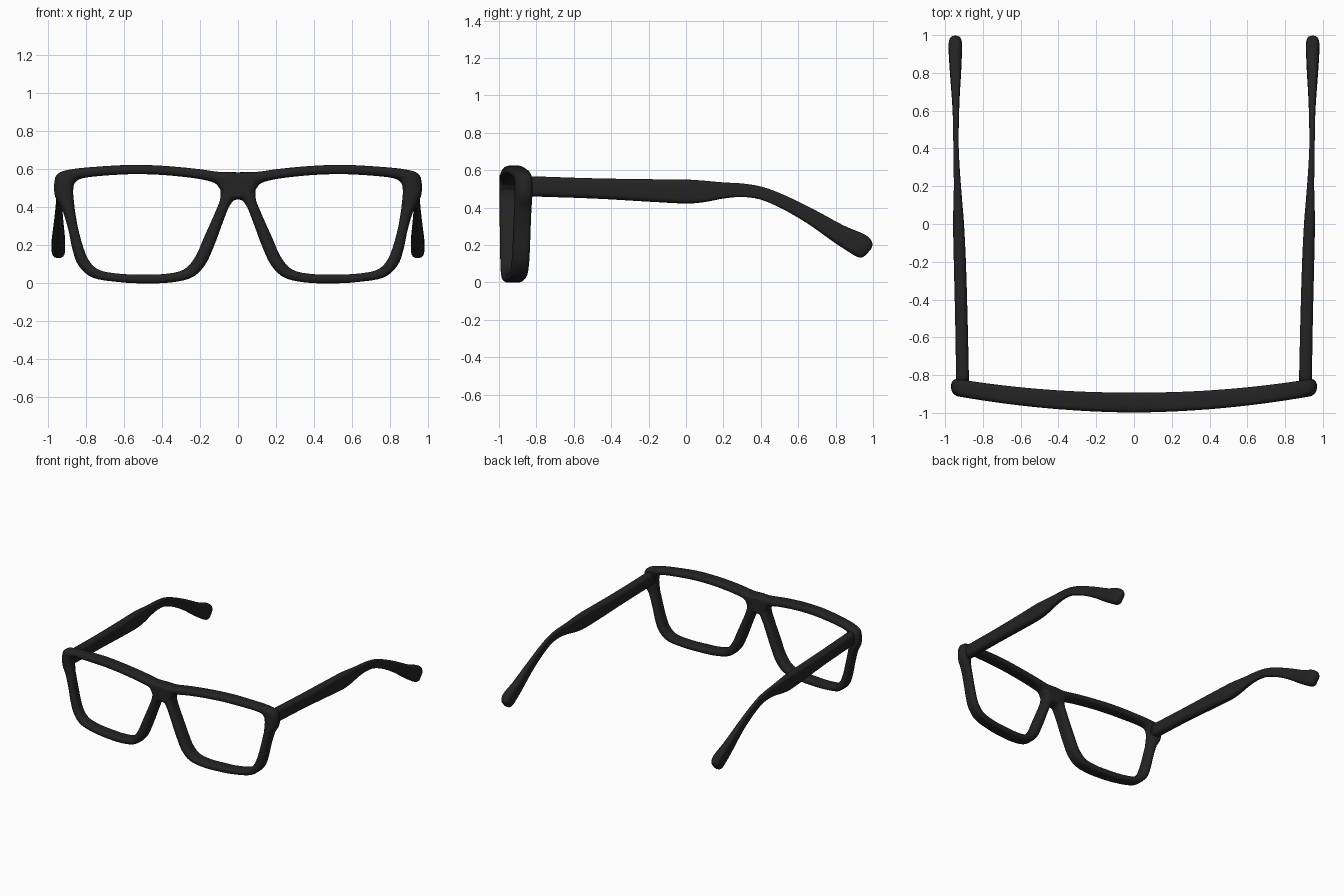
import bpy, bmesh, math
from mathutils import Vector

if "Cube" in bpy.data.objects:
    bpy.data.objects.remove(bpy.data.objects["Cube"])

black = bpy.data.materials.new("matte_black")
black.diffuse_color = (0.017, 0.017, 0.017, 1)
black.use_nodes = True
black.node_tree.nodes["Principled BSDF"].inputs["Base Color"].default_value = black.diffuse_color


def spline(pts, steps, closed):
    """Catmull-Rom resampling of tuples of any length."""
    n, out = len(pts), []
    get = (lambda i: pts[i % n]) if closed else (lambda i: pts[max(0, min(n - 1, i))])
    for i in range(n if closed else n - 1):
        a, b, c, d = (get(i + k) for k in (-1, 0, 1, 2))
        for s in range(steps):
            t = s / steps
            out.append(tuple(0.5 * (2*q + (r - p)*t + (2*p - 5*q + 4*r - s_)*t*t
                                    + (3*q - p - 3*r + s_)*t**3)
                             for p, q, r, s_ in zip(a, b, c, d)))
    if not closed:
        out.append(pts[-1])
    return out


def rounded_rect(w, h, r, seg=5):
    """Cross-section outline with half sizes w, h and corner radius r."""
    pts = []
    for k, (sx, sy) in enumerate(((1, 1), (-1, 1), (-1, -1), (1, -1))):
        for j in range(seg + 1):
            a = math.pi / 2 * (k + j / seg)
            pts.append((sx*(w - r) + r*math.cos(a), sy*(h - r) + r*math.sin(a)))
    return pts


def loft(name, rings, closed, bisect=False):
    """Skin the rings, then mirror across x = 0."""
    bm = bmesh.new()
    vs = [[bm.verts.new(p) for p in ring] for ring in rings]
    m = len(vs[0])
    for i in range(len(vs) if closed else len(vs) - 1):
        a, b = vs[i], vs[(i + 1) % len(vs)]
        for j in range(m):
            bm.faces.new((a[j], a[(j+1) % m], b[(j+1) % m], b[j]))
    if not closed:
        bm.faces.new(vs[0])
        bm.faces.new(vs[-1])
    bmesh.ops.recalc_face_normals(bm, faces=bm.faces)
    me = bpy.data.meshes.new(name)
    bm.to_mesh(me)
    bm.free()
    me.materials.append(black)
    ob = bpy.data.objects.new(name, me)
    bpy.context.collection.objects.link(ob)
    for p in me.polygons:
        p.use_smooth = True
    mod = ob.modifiers.new("mirror", 'MIRROR')
    mod.use_bisect_axis[0] = bisect
    mod.merge_threshold = 0.0005
    return ob


# Front frame: (lens edge x, z, outer edge x, z) clockwise around the right lens
rim = [
    (.106, .512, -.12, .585), (.114, .522, 0, .585), (.15, .538, .10, .587),
    (.24, .555, .21, .602), (.40, .571, .38, .618), (.56, .575, .56, .624),
    (.72, .566, .76, .613), (.82, .553, .88, .60), (.858, .53, .945, .58),
    (.868, .49, .966, .54), (.864, .43, .964, .46), (.855, .36, .925, .385),
    (.84, .28, .893, .28), (.815, .19, .872, .18), (.785, .12, .84, .095),
    (.73, .07, .765, .03), (.62, .05, .62, .006), (.50, .047, .50, 0),
    (.38, .05, .36, .004), (.285, .073, .245, .03), (.225, .14, .175, .095),
    (.18, .24, .125, .20), (.135, .34, .075, .335), (.096, .435, .042, .412),
    (.092, .487, 0, .443), (.099, .502, -.12, .446)]
rings = []
for ix, iz, ox, oz in spline(rim, 5, True):
    a, b = Vector((ix, iz)), Vector((ox, oz))
    mid, w = (a + b) / 2, (b - a).length / 2
    u = (b - a).normalized()
    d = 0.053 - 0.008 * abs(mid.x)
    ring = []
    for s, y in rounded_rect(w, d, min(0.9 * w, 0.9 * d, 0.04)):
        p = mid + u * s
        ring.append((p.x, -0.945 + 0.09 * p.x**2 + y, p.y))   # gentle face wrap
    rings.append(ring)
loft("front_frame", rings, True, bisect=True)

# Temple arms: x, y, z, half width, half height along the path
arm = [
    (.907, -.86, .515, .034, .054), (.914, -.50, .503, .033, .054),
    (.922, -.20, .492, .032, .060), (.929, 0, .486, .029, .064),
    (.932, .10, .487, .024, .057), (.935, .20, .492, .019, .043),
    (.939, .30, .493, .016, .036), (.942, .40, .478, .014, .034),
    (.943, .50, .440, .015, .035), (.943, .60, .390, .017, .038),
    (.944, .70, .333, .022, .043), (.945, .82, .258, .030, .052),
    (.946, .92, .205, .035, .062), (.946, .952, .182, .033, .058),
    (.946, .970, .168, .025, .043), (.946, .976, .163, .010, .020)]
path = spline(arm, 4, False)
rings = []
for i, (x, y, z, w, h) in enumerate(path):
    p, q = path[max(i - 1, 0)], path[min(i + 1, len(path) - 1)]
    t = Vector((q[1] - p[1], q[2] - p[2])).normalized()
    ring = [(x + s, y - t.y * v, z + t.x * v)
            for s, v in rounded_rect(w, h, 0.85 * min(w, h))]
    rings.append(ring)
loft("temple_arms", rings, False)
